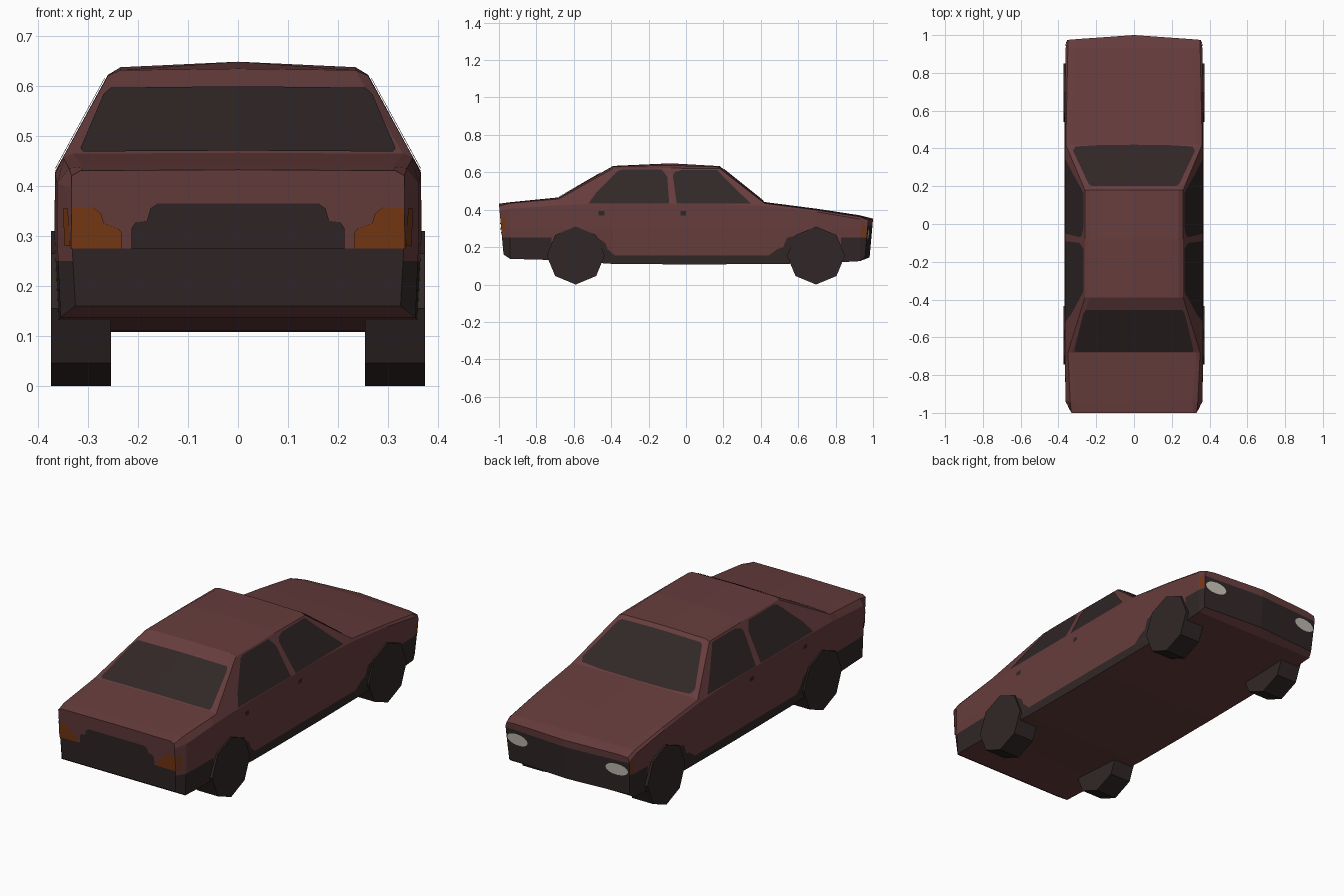
import bpy, bmesh, math
from mathutils import Vector
from mathutils.bvhtree import BVHTree

if "Cube" in bpy.data.objects:
    bpy.data.objects.remove(bpy.data.objects["Cube"])


def material(name, rgb):
    m = bpy.data.materials.new(name)
    m.diffuse_color = (*rgb, 1)
    m.use_nodes = True
    m.node_tree.nodes["Principled BSDF"].inputs["Base Color"].default_value = m.diffuse_color
    return m


MAROON = material("maroon paint", (0.135, 0.046, 0.046))
DARK = material("charcoal trim and glass", (0.031, 0.020, 0.020))
ORANGE = material("orange lamp", (0.19, 0.04, 0.006))
WHITE = material("pale headlamp", (0.55, 0.53, 0.46))


def mirrored(ob):
    mod = ob.modifiers.new("mirror", 'MIRROR')
    mod.use_clip = True
    mod.merge_threshold = 0.0005


# Body: half cross-sections along y, lofted, then mirrored
# y, bottom z, bottom x, waist x, shoulder x z, rail x z, top edge x z, crown z
STATIONS = [
    (-1.00, .160, .325, .333, .333, .395, .333, .42, .315, .43, .432),
    (-0.94, .137, .355, .362, .362, .405, .338, .435, .31, .438, .44),
    (-0.68, .130, .360, .367, .366, .425, .350, .457, .33, .464, .466),
    (-0.39, .110, .360, .367, .365, .43, .260, .620, .235, .631, .634),
    (-0.08, .108, .360, .367, .365, .43, .260, .622, .235, .637, .648),
    (0.18, .108, .360, .367, .365, .43, .260, .620, .235, .629, .633),
    (0.42, .110, .360, .367, .366, .42, .361, .434, .33, .438, .441),
    (0.70, .112, .360, .366, .365, .388, .355, .398, .32, .402, .405),
    (0.93, .125, .356, .362, .362, .35, .350, .362, .31, .366, .370),
    (1.00, .145, .345, .355, .355, .325, .348, .343, .30, .349, .352),
]
bm = bmesh.new()
rows = []
for y, zb, xb, xw, xs, zs, xr, zr, xe, ze, zc in STATIONS:
    row = []
    for x, z in [(0, zb), (xb, zb), (xw, .3), (xs, zs), (xr, zr), (xe, ze), (0, zc)]:
        yy = y
        if y == -1:                       # raked tail
            yy += (.43 - z) * .09
        if y == 1:                        # pointed nose
            yy -= .07 * x + (.35 - z) * .09
        row.append(bm.verts.new((x, yy, z)))
    rows.append(row)
for a, b in zip(rows, rows[1:]):
    for i in range(6):
        bm.faces.new((a[i], b[i], b[i + 1], a[i + 1]))
bm.faces.new(rows[0])
bm.faces.new(rows[-1][::-1])
bm.normal_update()
surface = BVHTree.FromBMesh(bm)

# Cut lines for the bumpers and sills, then colour by position
for co, no in [((0, 0, .155), (0, 0, 1)), ((0, 0, .25), (0, 0, 1)),
               ((0, 0, .275), (0, 0, 1)), ((0, 0, .315), (0, 0, 1)),
               ((0, -.72, 0), (0, 1, 0)), ((0, .83, 0), (0, 1, 0))]:
    bmesh.ops.bisect_plane(bm, geom=bm.verts[:] + bm.edges[:] + bm.faces[:],
                           plane_co=co, plane_no=no, dist=1e-5)
bm.normal_update()
for f in bm.faces:
    c, n = f.calc_center_median(), f.normal
    if abs(n.z) > .7:
        continue
    ends = (c.y < -.72 or c.y > .83) and c.z < .25
    tail = c.y < -.97 and abs(n.y) > .8 and c.z < .275
    nose = c.y > .93 and abs(n.y) > .8 and c.z < .315
    if ends or tail or nose or c.z < .155:
        f.material_index = 1
me = bpy.data.meshes.new("car_body")
me.materials.append(MAROON)
me.materials.append(DARK)
bm.to_mesh(me)
bm.free()
body = bpy.data.objects.new("car_body", me)
bpy.context.collection.objects.link(body)
mirrored(body)
# consistent outward normals
bm = bmesh.new()
bm.from_mesh(me)
for f in bm.faces:
    if f.normal.dot(f.calc_center_median() - Vector((0, f.calc_center_median().y * .8, .3))) < 0:
        f.normal_flip()
bm.to_mesh(me)
bm.free()

# Thin plates projected on the body
VIEWS = {
    "side": (lambda u, v: Vector((2, u, v)), Vector((-1, 0, 0))),
    "top": (lambda u, v: Vector((u, v, 2)), Vector((0, 0, -1))),
    "rear": (lambda u, v: Vector((u, -2, v)), Vector((0, 1, 0))),
    "front": (lambda u, v: Vector((u, 2, v)), Vector((0, -1, 0))),
}


def plate(name, view, outline, mat, lift=.003):
    start, d = VIEWS[view]
    pts = []
    for u, v in outline:
        o = start(u, v)
        on_centre = view != "side" and u == 0
        if on_centre:
            o.x = .001
        hit, n, _, _ = surface.ray_cast(o, d)
        if hit is None:
            continue
        p = hit + (n if n.dot(d) < 0 else -n) * lift
        if on_centre:
            p.x = 0
        pts.append(p)
    b = bmesh.new()
    f = b.faces.new([b.verts.new(p) for p in pts])
    f.normal_update()
    if f.normal.dot(d) > 0:
        f.normal_flip()
    m = bpy.data.meshes.new(name)
    m.materials.append(mat)
    b.to_mesh(m)
    b.free()
    ob = bpy.data.objects.new(name, m)
    bpy.context.collection.objects.link(ob)
    mirrored(ob)


def box(u0, u1, v0, v1):
    return [(u0, v0), (u1, v0), (u1, v1), (u0, v1)]


# Glass
plate("windscreen", "top", [(0, .2), (.225, .2), (.24, .21), (.322, .385),
                            (.31, .408), (.2, .415), (0, .418)], DARK)
plate("rear_window", "top", [(0, -.455), (.255, -.455), (.268, -.475), (.315, -.665),
                             (.31, -.677), (0, -.677)], DARK)
plate("rear_side_window", "side", [(-.52, .433), (-.48, .49), (-.365, .605), (-.34, .614),
                                   (-.13, .614), (-.10, .575), (-.09, .432)], DARK)
plate("front_side_window", "side", [(-.05, .432), (-.07, .58), (-.06, .6), (-.02, .612),
                                    (.165, .612), (.26, .515), (.345, .433)], DARK)

# Door handles and sill corners by the wheels
plate("rear_door_handle", "side", box(-.467, -.437, .37, .392), DARK)
plate("front_door_handle", "side", box(-.03, 0, .37, .392), DARK)
plate("front_wheel_trim", "side", [(.44, .154), (.58, .154), (.58, .26), (.54, .25),
                                   (.52, .2), (.49, .19)], DARK)
plate("rear_wheel_trim", "side", [(-.47, .154), (-.38, .154), (-.42, .19), (-.43, .22),
                                  (-.47, .25)], DARK)

# Tail panel and lamps
plate("tail_panel", "rear", [(0, .274), (.213, .274), (.213, .315), (.205, .327), (.182, .33),
                             (.175, .355), (.16, .365), (0, .365)], DARK)
plate("tail_lamp", "rear", [(.232, .275), (.332, .275), (.332, .357), (.29, .357),
                            (.274, .345), (.268, .325), (.24, .315), (.232, .305)], ORANGE)
plate("tail_lamp_side", "side", box(-.984, -.965, .28, .355), ORANGE)
plate("headlamp", "front", [(.285 + .062 * math.cos(t * math.pi / 8),
                             .268 + .03 * math.sin(t * math.pi / 8)) for t in range(16)], WHITE)
plate("front_side_lamp", "side", box(.94, .962, .255, .315), ORANGE)

# Eight-sided wheels
for y, end in [(-.59, "rear"), (.695, "front")]:
    for s, side in [(-1, "left"), (1, "right")]:
        bpy.ops.mesh.primitive_cylinder_add(vertices=8, radius=.155, depth=.12,
                                            location=(s * .314, y, .155),
                                            rotation=(0, math.pi / 2, 0))
        w = bpy.context.object
        w.name = f"{end}_{side}_wheel"
        w.data.materials.append(DARK)
